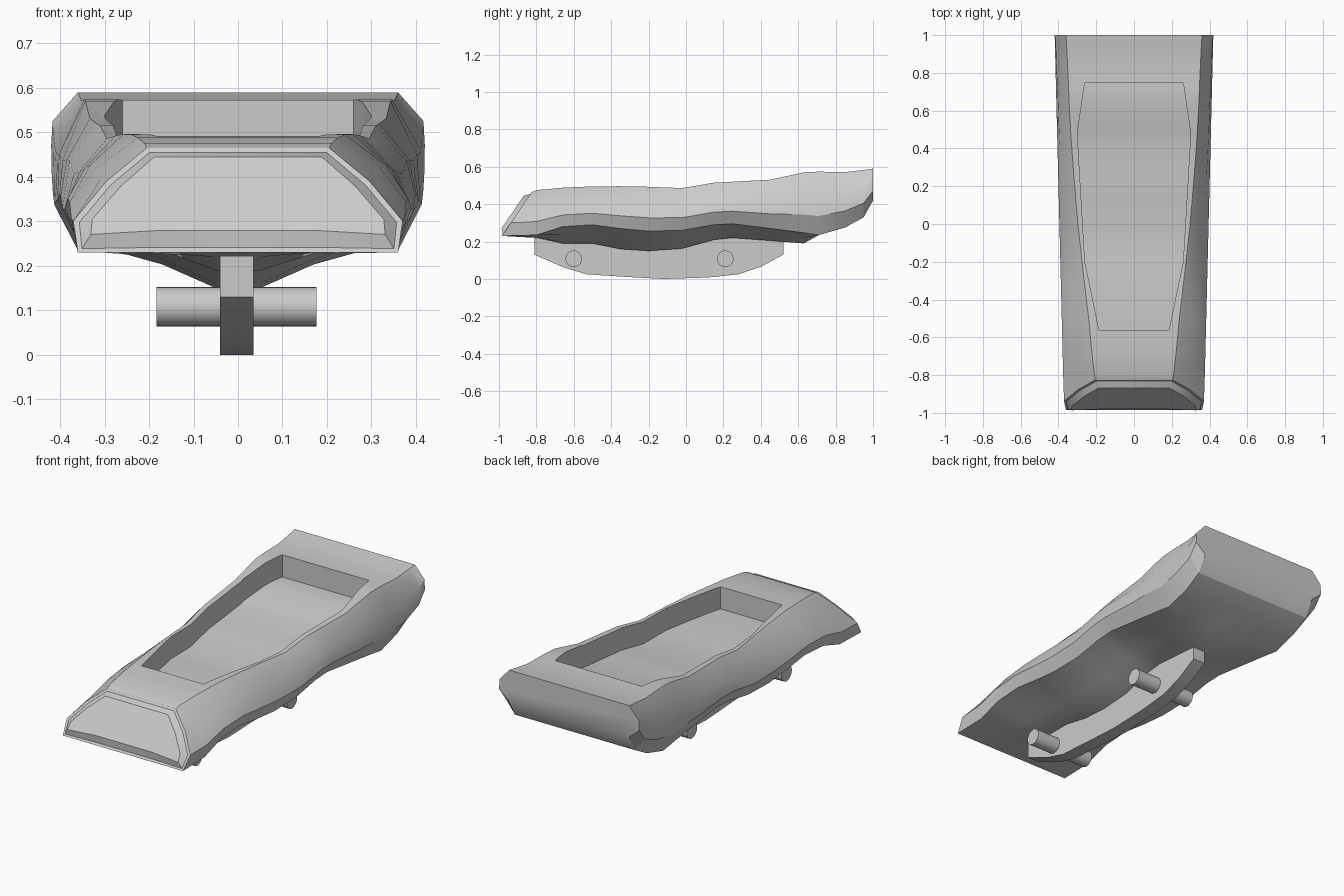
import bpy, bmesh, math
from mathutils import Vector

cube = bpy.data.objects.get("Cube")
if cube:
    bpy.data.objects.remove(cube, do_unlink=True)

grey = bpy.data.materials.new("plain grey")
grey.use_nodes = True
grey.diffuse_color = (0.6, 0.6, 0.6, 1)
grey.node_tree.nodes["Principled BSDF"].inputs["Base Color"].default_value = (0.6, 0.6, 0.6, 1)


def make_object(name, bm):
    bmesh.ops.recalc_face_normals(bm, faces=bm.faces)
    mesh = bpy.data.meshes.new(name)
    bm.to_mesh(mesh)
    bm.free()
    mesh.materials.append(grey)
    obj = bpy.data.objects.new(name, mesh)
    bpy.context.collection.objects.link(obj)
    return obj


def select_only(obj):
    bpy.ops.object.select_all(action='DESELECT')
    obj.select_set(True)
    bpy.context.view_layer.objects.active = obj


def smooth(obj, degrees=30):
    select_only(obj)
    bpy.ops.object.shade_smooth_by_angle(angle=math.radians(degrees))


def loft(rings):
    """Skin equal-length rings and cap both ends; returns bmesh and first cap."""
    bm = bmesh.new()
    loops = [[bm.verts.new(p) for p in ring] for ring in rings]
    n = len(loops[0])
    for a, b in zip(loops, loops[1:]):
        for i in range(n):
            j = (i + 1) % n
            bm.faces.new((a[i], a[j], b[j], b[i]))
    cap = bm.faces.new(loops[0])
    bm.faces.new(loops[-1])
    return bm, cap


def sample(table, y, column=1):
    for a, b in zip(table, table[1:]):
        if y <= b[0]:
            t = max(0, (y - a[0]) / (b[0] - a[0]))
            return a[column] + t * (b[column] - a[column])
    return table[-1][column]


# Hull stations: y, top height, top half width, lower edge height, keel line height
STATIONS = [
    (-.985, .465, .205, .23, .23), (-.8, .475, .21, .235, .22),
    (-.66, .488, .225, .28, .19), (-.5, .495, .24, .29, .19),
    (-.35, .496, .258, .27, .16), (-.2, .493, .275, .256, .15),
    (-.02, .486, .295, .26, .163), (.15, .515, .31, .29, .21),
    (.25, .52, .318, .295, .22), (.45, .531, .333, .27, .205),
    (.63, .57, .343, .247, .19), (.71, .574, .346, .235, .235),
    (.85, .571, .352, .275, .275), (.95, .583, .357, .33, .33),
    (1, .59, .36, .42, .42)]


def hull_ring(y, top, top_w, low, keel):
    t = (y + 1) / 2
    wide = .37 + .05 * t
    height = top - low
    half = [(top_w, top),
            (top_w + (wide - top_w) * (.55 + .4 * t), top - height * (.32 + .06 * t)),
            (wide, low + height * .3),
            (.36, low),
            (.17, low + (keel - low) * .5),
            (.05, keel)]
    outline = half + [(-x, z) for x, z in reversed(half)]
    lean = .68 if y < -.9 else 0          # sloping nose
    return [(x, y + lean * (z - low), z) for x, z in outline]


# Hull with a raised panel on the sloping nose
bm, nose = loft([hull_ring(*s) for s in STATIONS])
bmesh.ops.recalc_face_normals(bm, faces=bm.faces)
bmesh.ops.inset_region(bm, faces=[nose], thickness=.014)
bmesh.ops.inset_region(bm, faces=[nose], thickness=.03, depth=.024)
hull = make_object("hull", bm)

# Recessed tray whose floor follows the deck
TRAY = [(-.56, .185), (-.2, .26), (.48, .3), (.75, .26)]
ys = sorted({p[0] for p in TRAY} | {s[0] for s in STATIONS if -.56 < s[0] < .75})
rings = []
for y in ys:
    w, floor = sample(TRAY, y), sample(STATIONS, y) - .12
    rings.append([(w, y, floor), (w, y, .8), (-w, y, .8), (-w, y, floor)])
cutter = make_object("tray_cutter", loft(rings)[0])
cutter.hide_render = True
cut = hull.modifiers.new("tray", 'BOOLEAN')
cut.operation = 'DIFFERENCE'
cut.solver = 'EXACT'
cut.object = cutter
select_only(hull)
bpy.ops.object.modifier_apply(modifier=cut.name)
bpy.data.objects.remove(cutter, do_unlink=True)
smooth(hull)

# Keel plate under the hull
PROFILE = [(-.81, .25), (-.81, .13), (-.65, .06), (-.53, .025), (-.3, .01), (-.12, 0),
           (.12, .008), (.28, .025), (.4, .065), (.52, .13), (.52, .25)]
bm, _ = loft([[(x, y, z) for y, z in PROFILE] for x in (-.04, .035)])
smooth(make_object("keel_plate", bm))

# Two axles through the keel
for name, y in (("front_axle", -.6), ("rear_axle", .21)):
    bpy.ops.mesh.primitive_cylinder_add(vertices=32, radius=.044, depth=.36,
                                        location=(-.003, y, .108),
                                        rotation=(0, math.pi / 2, 0))
    axle = bpy.context.object
    axle.name = name
    axle.data.materials.append(grey)
    smooth(axle)
